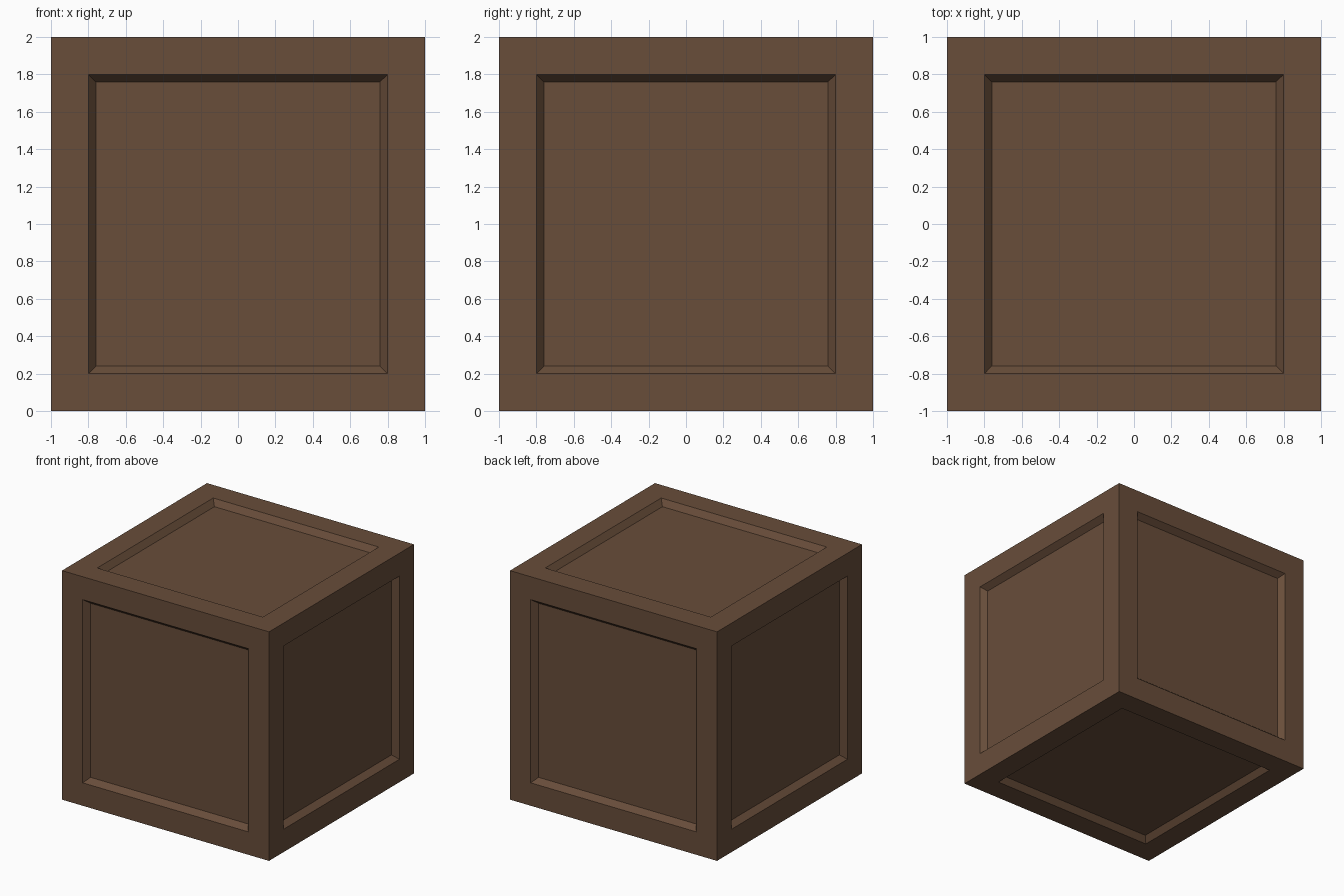
import bpy, bmesh
from mathutils import Matrix

if "Cube" in bpy.data.objects:
    bpy.data.objects.remove(bpy.data.objects["Cube"])

SIZE, FRAME, SLOPE, DEPTH = 2.0, 0.2, 0.04, 0.05

# Single wood colour
wood = bpy.data.materials.new("dark_brown_wood")
wood.diffuse_color = (0.138, 0.074, 0.042, 1.0)
wood.use_nodes = True
wood.node_tree.nodes["Principled BSDF"].inputs["Base Color"].default_value = wood.diffuse_color

# Crate body: a cube standing on the ground
bm = bmesh.new()
bmesh.ops.create_cube(bm, size=SIZE, matrix=Matrix.Translation((0, 0, SIZE / 2)))

# Flat frame on every side, then a sunken panel with sloped edges
panels = bm.faces[:]
bmesh.ops.inset_individual(bm, faces=panels, thickness=FRAME, depth=0.0, use_even_offset=True)
bmesh.ops.inset_individual(bm, faces=panels, thickness=SLOPE, depth=0.0, use_even_offset=True)
for face in panels:
    bmesh.ops.translate(bm, verts=face.verts[:], vec=face.normal * -DEPTH)
bmesh.ops.recalc_face_normals(bm, faces=bm.faces[:])

mesh = bpy.data.meshes.new("crate")
bm.to_mesh(mesh)
bm.free()
mesh.materials.append(wood)
crate = bpy.data.objects.new("crate", mesh)
bpy.context.collection.objects.link(crate)
